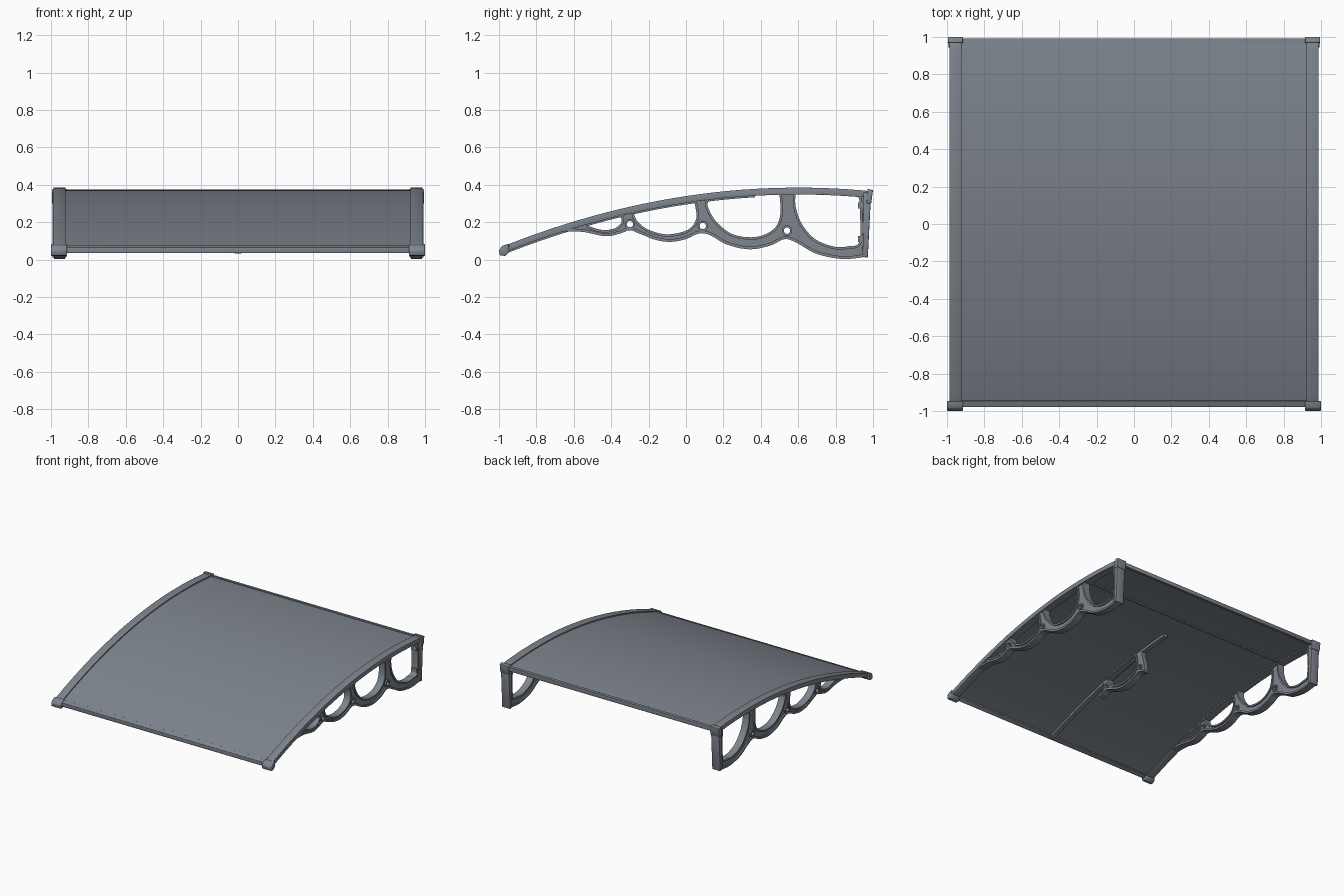
import bpy, math
from mathutils import Matrix, Vector

cube = bpy.data.objects.get("Cube")
if cube:
    bpy.data.objects.remove(cube, do_unlink=True)

slate = bpy.data.materials.new("slate_grey")
slate.use_nodes = True
colour = (0.21, 0.235, 0.27, 1)
slate.diffuse_color = colour
slate.node_tree.nodes["Principled BSDF"].inputs["Base Color"].default_value = colour

# Profiles are drawn in the side plane as (y, z) and extruded along x
SIDE_PLANE = Matrix(((0, 0, 1, 0), (1, 0, 0, 0), (0, 1, 0, 0), (0, 0, 0, 1)))


def prism(name, loops, x, width, bevel=0.0):
    curve = bpy.data.curves.new(name, 'CURVE')
    curve.dimensions = '2D'
    curve.fill_mode = 'BOTH'
    curve.extrude = width / 2
    for loop in loops:
        spline = curve.splines.new('POLY')
        spline.points.add(len(loop) - 1)
        for p, (y, z) in zip(spline.points, loop):
            p.co = (y, z, 0, 1)
        spline.use_cyclic_u = True
    temp = bpy.data.objects.new(name + "_temp", curve)
    bpy.context.collection.objects.link(temp)
    graph = bpy.context.evaluated_depsgraph_get()
    mesh = bpy.data.meshes.new_from_object(temp.evaluated_get(graph))
    bpy.data.objects.remove(temp, do_unlink=True)
    mesh.transform(Matrix.Translation((x, 0, 0)) @ SIDE_PLANE)
    mesh.materials.clear()
    mesh.materials.append(slate)
    mesh.shade_smooth()
    mesh.set_sharp_from_angle(angle=math.radians(35))
    obj = bpy.data.objects.new(name, mesh)
    bpy.context.collection.objects.link(obj)
    if bevel:
        weld = obj.modifiers.new("weld", 'WELD')
        weld.merge_threshold = 0.0005
        mod = obj.modifiers.new("bevel", 'BEVEL')
        mod.width = bevel
        mod.segments = 2
        mod.limit_method = 'ANGLE'
    return obj


def smooth(pts, steps=5):
    """Catmull-Rom curve through the points."""
    p = [Vector(q) for q in [pts[0], *pts, pts[-1]]]
    out = []
    for a, b, c, d in zip(p, p[1:], p[2:], p[3:]):
        for i in range(steps):
            t = i / steps
            out.append(0.5 * (2 * b + (c - a) * t + (2 * a - 5 * b + 4 * c - d) * t ** 2
                              + (3 * b - a - 3 * c + d) * t ** 3))
    return [tuple(v) for v in out] + [tuple(pts[-1])]


def arc(y0, y1, drop=0.0, n=32):
    """Roof curve, lowered by drop."""
    ys = [y0 + (y1 - y0) * i / n for i in range(n + 1)]
    return [(y, 0.385 - 0.126 * (y - 0.6) ** 2 - drop) for y in ys]


def arc_band(y0, y1, top, bottom):
    return arc(y0, y1, top) + arc(y1, y0, bottom)


def circle(y, z, r, n=20):
    return [(y + r * math.cos(2 * math.pi * i / n), z + r * math.sin(2 * math.pi * i / n))
            for i in range(n)]


def offset(loop, d, closed=True):
    """Shift each point sideways, to the left of its travel."""
    out, n = [], len(loop)
    for i, p in enumerate(loop):
        a = loop[i - 1] if closed or i else p
        b = loop[(i + 1) % n] if closed or i < n - 1 else p
        t = (Vector(b) - Vector(a)).normalized()
        out.append((p[0] - t.y * d, p[1] + t.x * d))
    return out


def window(y0, y1, pts):
    """Opening: straight under the rail, rounded below (clockwise)."""
    top = arc(y0, y1, 0.037, 12)
    return top + smooth([top[-1], *pts, top[0]])[1:-1]


windows = [
    window(-0.53, -0.35, [(-0.345, 0.2), (-0.38, 0.168), (-0.44, 0.158), (-0.5, 0.172)]),
    window(-0.28, 0.045, [(0.055, 0.22), (0.01, 0.16), (-0.1, 0.135), (-0.2, 0.16), (-0.26, 0.205)]),
    window(0.12, 0.5, [(0.505, 0.25), (0.48, 0.175), (0.41, 0.13), (0.33, 0.12),
                       (0.24, 0.14), (0.16, 0.205), (0.118, 0.28)]),
    window(0.585, 0.92, [(0.928, 0.3), (0.928, 0.1), (0.87, 0.072), (0.79, 0.07),
                         (0.69, 0.11), (0.62, 0.19), (0.587, 0.28)]),
]
bolts = [(-0.3, 0.19), (0.09, 0.18), (0.54, 0.155)]
scallops = smooth([(-0.66, 0.15), (-0.55, 0.148), (-0.43, 0.125), (-0.35, 0.14), (-0.3, 0.157),
                   (-0.24, 0.135), (-0.16, 0.105), (-0.08, 0.095), (0, 0.11), (0.07, 0.14),
                   (0.13, 0.13), (0.22, 0.08), (0.34, 0.055), (0.45, 0.075), (0.53, 0.11),
                   (0.6, 0.085), (0.7, 0.03), (0.84, 0.003), (0.96, 0.015)])


def trim(name, x, holes, pins, edge, width):
    """Raised rims around openings, bolt bosses and the lower flange."""
    for i, w in enumerate(holes):
        prism(f"{name}_window_rim_{i + 1}", [w, offset(w, 0.013)], x, width)
    for i, (y, z) in enumerate(pins):
        prism(f"{name}_bolt_boss_{i + 1}", [circle(y, z, 0.017), circle(y, z, 0.028)], x, width)
    prism(f"{name}_lower_flange", [edge + offset(edge, 0.015, False)[::-1]], x, width)


# Side brackets, rails, wall plates and end caps
for side, s in (("left", 1), ("right", -1)):
    x = s * 0.955
    web = scallops + arc(0.96, -0.66, 0.02)
    prism(f"{side}_bracket_web", [web, *windows, *[circle(y, z, 0.017) for y, z in bolts]], x, 0.036)
    trim(f"{side}_bracket", x, windows, bolts, scallops, 0.058)
    prism(f"{side}_rail", [arc_band(-0.975, 0.98, 0, 0.036)], x, 0.064, 0.006)
    prism(f"{side}_wall_plate", [[(0.944, 0.015), (0.972, 0.01), (0.99, 0.36), (0.95, 0.36)]],
          x, 0.074, 0.004)
    prism(f"{side}_rear_cap", [[(0.965, 0.3), (0.99, 0.3), (1, 0.372), (0.97, 0.378)]],
          x, 0.08, 0.004)
    prism(f"{side}_front_cap", [[(-1, 0.05), (-0.995, 0.022), (-0.965, 0.02), (-0.945, 0.04),
                                 (-0.948, 0.085), (-0.985, 0.073)]], s * 0.957, 0.085, 0.005)
    for z in (0.11, 0.29):
        prism(f"{side}_plate_clip", [[(0.92, z - 0.016), (0.95, z - 0.016),
                                      (0.95, z + 0.016), (0.92, z + 0.016)]], x, 0.05)

# Curved roof sheet with its edge and cross bars
prism("roof_sheet", [arc_band(-0.97, 0.985, 0.01, 0.026)], 0, 1.87)
prism("front_bar", [arc_band(-0.978, -0.945, 0.006, 0.036)], 0, 1.86, 0.004)
prism("rear_bar", [arc_band(0.97, 0.993, 0.002, 0.034)], 0, 1.86, 0.004)
prism("cross_bar", [arc_band(0.59, 0.61, 0.02, 0.036)], 0, 1.86)

# Partial centre bracket under the sheet
prism("centre_rib", [arc_band(-0.96, 0.37, 0.02, 0.045)], 0, 0.036)
edge = [p for p in scallops if -0.38 < p[0] < 0.16]
outline = edge + [(0.135, 0.21), (0.115, 0.28)] + arc(0.11, -0.33, 0.022) + [(-0.335, 0.2)]
prism("centre_bracket_web", [outline, windows[1], *[circle(y, z, 0.017) for y, z in bolts[:2]]],
      0, 0.036)
trim("centre_bracket", 0, windows[1:2], bolts[:2], edge, 0.058)
